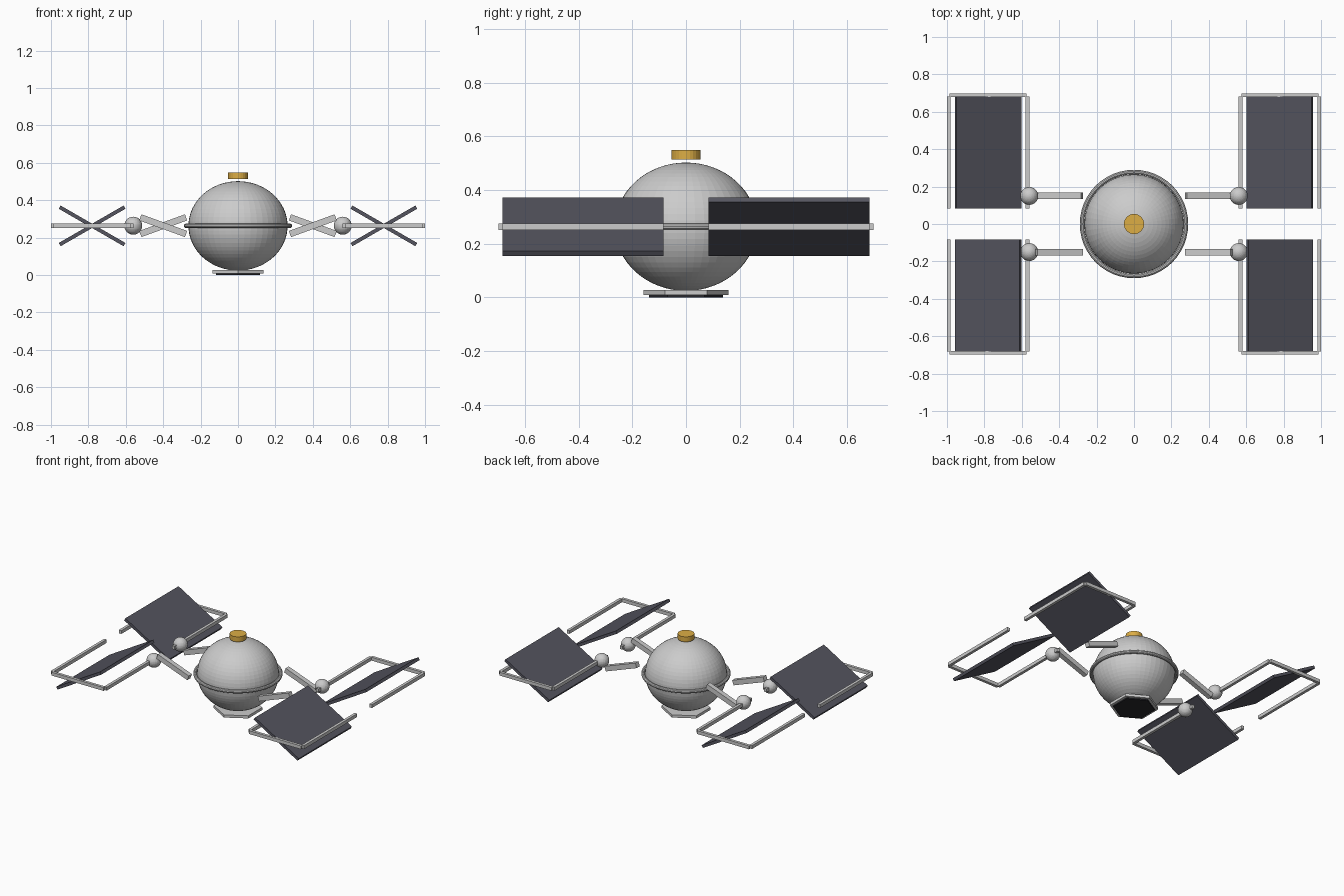
import bpy
from math import radians, pi

if "Cube" in bpy.data.objects:
    bpy.data.objects.remove(bpy.data.objects["Cube"])

Z = 0.263  # height of the equator and of all the wings


def mat(name, rgb):
    m = bpy.data.materials.new(name)
    m.diffuse_color = (*rgb, 1)
    m.use_nodes = True
    m.node_tree.nodes["Principled BSDF"].inputs["Base Color"].default_value = m.diffuse_color
    return m


PANEL = mat("panel_dark", (0.09, 0.09, 0.115))
BLACK = mat("base_black", (0.02, 0.02, 0.025))
GOLD = mat("cap_gold", (0.72, 0.42, 0.06))


def finish(name, material=None):
    o = bpy.context.object
    o.name = name
    if material:
        o.data.materials.append(material)
    return o


def box(name, loc, size, tilt=0.0, material=None):
    bpy.ops.mesh.primitive_cube_add(size=1, location=loc, rotation=(0, tilt, 0))
    bpy.context.object.scale = size
    return finish(name, material)


def prism(name, sides, r, z0, z1, material=None, turn=0.0):
    bpy.ops.mesh.primitive_cylinder_add(vertices=sides, radius=r, depth=z1 - z0,
                                        location=(0, 0, (z0 + z1) / 2), rotation=(0, 0, turn))
    return finish(name, material)


# Slightly flattened spherical body
bpy.ops.mesh.primitive_uv_sphere_add(segments=48, ring_count=32, radius=1, location=(0, 0, Z))
bpy.context.object.scale = (0.265, 0.265, 0.239)
finish("body")

# Equator ring
bpy.ops.mesh.primitive_torus_add(major_segments=48, minor_segments=10, major_radius=0.278,
                                 minor_radius=0.012, location=(0, 0, Z))
finish("equator_ring")
bpy.ops.object.shade_smooth_by_angle()

# Hexagonal base plates, corners towards +y and -y
prism("base_plate", 6, 0.158, 0.008, 0.027)
prism("base_pad", 6, 0.137, 0.0, 0.012, BLACK)

# Floating cap on top
cap = prism("top_cap", 24, 0.054, 0.513, 0.549, GOLD)

# Four wings: front ones droop outward, rear ones rise
for sx, side in ((1, "right"), (-1, "left")):
    for sy, end in ((-1, "front"), (1, "rear")):
        tag = f"{end}_{side}"
        s = sx * sy
        box(f"{tag}_strut", (sx * 0.40, sy * 0.15, 0.264), (0.26, 0.035, 0.035),
            radians(20) * s)
        bpy.ops.mesh.primitive_uv_sphere_add(segments=24, ring_count=16, radius=0.048,
                                             location=(sx * 0.56, sy * 0.15, 0.264))
        finish(f"{tag}_joint")
        box(f"{tag}_panel", (sx * 0.78, sy * 0.383, Z), (0.40, 0.60, 0.02),
            radians(-30) * s, PANEL)
        for x, part in ((0.57, "inner"), (0.99, "outer")):
            box(f"{tag}_{part}_rail", (sx * x, sy * 0.383, Z), (0.02, 0.60, 0.024))
        box(f"{tag}_end_rail", (sx * 0.78, sy * 0.688, Z), (0.412, 0.02, 0.024))
